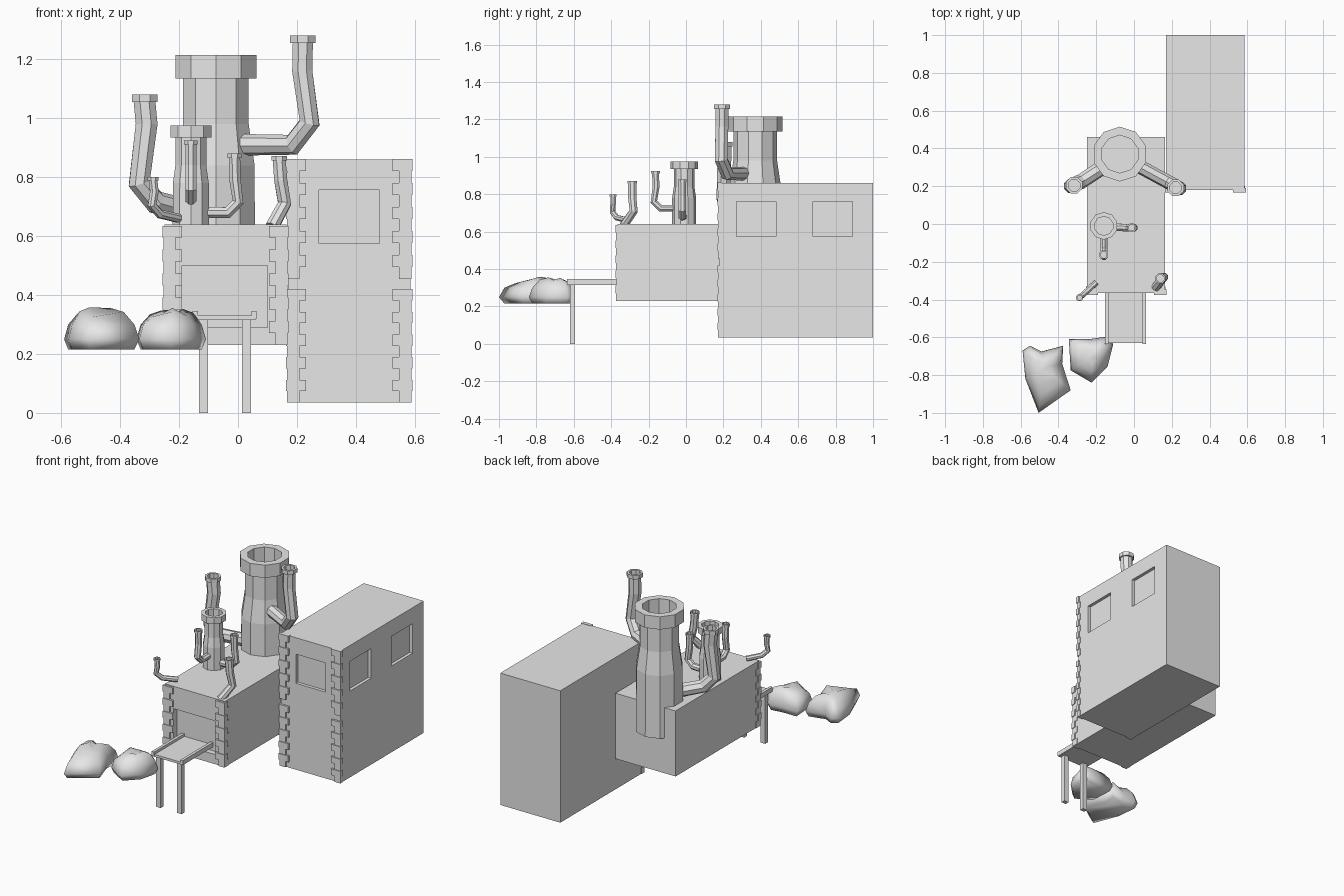
import bpy, bmesh, math
from mathutils import Vector

cube = bpy.data.objects.get("Cube")
if cube:
    bpy.data.objects.remove(cube, do_unlink=True)

stone = bpy.data.materials.new("plain grey")
stone.use_nodes = True
grey = (0.8, 0.8, 0.8, 1)
stone.diffuse_color = grey
stone.node_tree.nodes["Principled BSDF"].inputs["Base Color"].default_value = grey


def finish(name, bm):
    bmesh.ops.recalc_face_normals(bm, faces=bm.faces)
    mesh = bpy.data.meshes.new(name)
    bm.to_mesh(mesh)
    bm.free()
    mesh.materials.append(stone)
    obj = bpy.data.objects.new(name, mesh)
    bpy.context.collection.objects.link(obj)
    return obj


def add_box(bm, lo, hi):
    verts = bmesh.ops.create_cube(bm, size=1)["verts"]
    for v in verts:
        v.co = Vector([a + (b - a) * (c + 0.5) for a, b, c in zip(lo, hi, v.co)])


def boxes(name, *bounds):
    bm = bmesh.new()
    for lo, hi in bounds:
        add_box(bm, lo, hi)
    return finish(name, bm)


def cut(obj, *bounds):
    """Sink rectangular recesses into a block."""
    cutter = boxes("recess_cutter", *bounds)
    cutter.hide_render = True
    mod = obj.modifiers.new("recess", "BOOLEAN")
    mod.operation, mod.solver, mod.object = "DIFFERENCE", "EXACT", cutter
    bpy.context.view_layer.update()
    graph = bpy.context.evaluated_depsgraph_get()
    mesh = bpy.data.meshes.new_from_object(obj.evaluated_get(graph))
    obj.modifiers.clear()
    obj.data = mesh
    bpy.data.objects.remove(cutter, do_unlink=True)


def flue(name, path, radii, collar, height, hole, sides=8, depth=0.03):
    """Sweep a faceted tube along a path and end it in a hollow collar."""
    pts = [Vector(p) for p in path]
    up = Vector((0, 0, 1))
    rings = []
    for i, p in enumerate(pts):
        t = Vector()
        if i:
            t += (p - pts[i - 1]).normalized()
        if i < len(pts) - 1:
            t += (pts[i + 1] - p).normalized()
        else:
            t = up
        rings.append((p, t, radii[min(i, len(radii) - 1)]))
    top = pts[-1]
    rings[-1] = (top - up * height, up, radii[-1])
    rings += [(top - up * height, up, collar), (top, up, collar),
              (top, up, hole), (top - up * depth, up, hole)]
    bm = bmesh.new()
    loops = []
    for p, t, r in rings:
        turn = up.rotation_difference(t)
        angles = [math.tau * (k + 0.5) / sides for k in range(sides)]
        loops.append([bm.verts.new(p + turn @ Vector((r * math.cos(a), r * math.sin(a), 0)))
                      for a in angles])
    for a, b in zip(loops, loops[1:]):
        for k in range(sides):
            n = (k + 1) % sides
            bm.faces.new((a[k], a[n], b[n], b[k]))
    bm.faces.new(loops[0])
    bm.faces.new(loops[-1])
    return finish(name, bm)


def quoins(name, x, side, y, z0, z1, wrap, rows=10):
    """Toothed corner stones; side is -1 or 1 for the outer direction."""
    bm = bmesh.new()
    step = (z1 - z0) / rows
    for i in range(rows):
        odd = i % 2
        out = x + side * (0.003 + 0.004 * odd)
        inner = x - side * (0.06 if odd else 0.038)
        add_box(bm, (min(out, inner), y - 0.008 - 0.004 * odd, z0 + i * step),
                (max(out, inner), y + (wrap * 0.5 if odd else wrap), z0 + (i + 1) * step))
    return finish(name, bm)


def rock(name, outline, levels):
    """Stack scaled copies of an outline into a rounded boulder."""
    n = len(outline)
    cx, cy = (sum(p[i] for p in outline) / n for i in (0, 1))
    bm = bmesh.new()
    loops = []
    for z, s in levels:
        loops.append([bm.verts.new((cx + (x - cx) * s, cy + (y - cy) * s, z + 0.012 * math.sin(3 * k) * (s < 0.8)))
                      for k, (x, y) in enumerate(outline)])
    for a, b in zip(loops, loops[1:]):
        for k in range(n):
            m = (k + 1) % n
            bm.faces.new((a[k], a[m], b[m], b[k]))
    bm.faces.new(loops[0])
    bm.faces.new(loops[-1])
    obj = finish(name, bm)
    for poly in obj.data.polygons:
        poly.use_smooth = len(poly.vertices) == 4 or poly.index > n
    return obj


# Tall store block with recessed windows
store = boxes("store_block", ((0.17, 0.18, 0.035), (0.585, 1, 0.86)))
cut(store, ((0.275, 0.1, 0.575), (0.48, 0.2, 0.757)),
    ((0.565, 0.27, 0.575), (0.7, 0.48, 0.76)),
    ((0.565, 0.68, 0.575), (0.7, 0.89, 0.76)))

# Furnace block with its front opening
furnace = boxes("furnace_block", ((-0.25, -0.365, 0.23), (0.165, 0.46, 0.64)))
cut(furnace, ((-0.19, -0.5, 0.29), (0.1, -0.33, 0.5)))

# Corner stones
for side, label, fx, sx in ((-1, "right", -0.25, 0.17), (1, "left", 0.165, 0.585)):
    quoins("furnace_quoins_" + label, fx, side, -0.365, 0.23, 0.635, 0.035)
    quoins("store_quoins_lower_" + label, sx, side, 0.18, 0.035, 0.42, 0.02)
    quoins("store_quoins_upper_" + label, sx, side, 0.18, 0.455, 0.862, 0.02)

# Main chimneys
flue("large_chimney", [(-0.075, 0.37, z) for z in (0.45, 0.84, 0.98, 1.215)],
     (0.14, 0.138, 0.117, 0.117), 0.145, 0.08, 0.1, 10, 0.2)
flue("small_chimney", [(-0.16, -0.01, z) for z in (0.6, 0.78, 0.84, 0.975)],
     (0.065, 0.064, 0.055, 0.055), 0.073, 0.04, 0.05, 10, 0.1)

# Bent side pipes
flue("large_pipe_left", [(0.0, 0.32, 0.91), (0.185, 0.22, 0.91), (0.243, 0.188, 0.985),
                         (0.218, 0.192, 1.16), (0.22, 0.192, 1.28)], [0.037], 0.047, 0.025, 0.033)
flue("large_pipe_right", [(-0.15, 0.31, 0.68), (-0.28, 0.225, 0.715), (-0.335, 0.2, 0.78),
                          (-0.31, 0.205, 0.98), (-0.317, 0.205, 1.08)], [0.04], 0.047, 0.025, 0.033)
flue("small_pipe_front", [(-0.16, -0.04, 0.725), (-0.16, -0.135, 0.725), (-0.16, -0.172, 0.76),
                          (-0.16, -0.16, 0.84), (-0.16, -0.163, 0.925)], [0.02], 0.025, 0.015, 0.017)
flue("small_pipe_left", [(-0.13, -0.015, 0.68), (-0.035, -0.02, 0.68), (0, -0.02, 0.715),
                         (-0.01, -0.02, 0.79), (-0.012, -0.02, 0.88)], [0.021], 0.025, 0.015, 0.017)
flue("corner_pipe_right", [(-0.2, -0.31, 0.66), (-0.265, -0.37, 0.675), (-0.292, -0.393, 0.705),
                           (-0.284, -0.39, 0.75), (-0.288, -0.39, 0.8)], [0.016], 0.02, 0.012, 0.013)
flue("corner_pipe_left", [(0.115, -0.335, 0.63), (0.158, -0.28, 0.71),
                          (0.145, -0.288, 0.79), (0.14, -0.288, 0.872)], [0.024], 0.028, 0.015, 0.02)

# Loading table: bed, side rails and legs
boxes("table_bed", ((-0.15, -0.63, 0.315), (0.06, -0.335, 0.33)))
boxes("table_rails", *[((x, -0.635, 0.318), (x + 0.018, -0.335, 0.346)) for x in (-0.154, 0.045)])
boxes("table_legs", *[((x, -0.62, 0), (x + 0.031, -0.594, 0.316)) for x in (-0.132, 0.013)])

# Boulders
levels = ((0.215, 0.88), (0.25, 1), (0.3, 0.88), (0.335, 0.62), (0.348, 0.3))
rock("large_boulder", [(-0.59, -0.67), (-0.55, -0.645), (-0.49, -0.675), (-0.375, -0.645), (-0.38, -0.74),
                       (-0.335, -0.88), (-0.505, -1.0), (-0.575, -0.82)], levels)
rock("small_boulder", [(-0.345, -0.61), (-0.24, -0.61), (-0.155, -0.598), (-0.11, -0.635), (-0.14, -0.755),
                       (-0.225, -0.84), (-0.335, -0.775)], levels)
